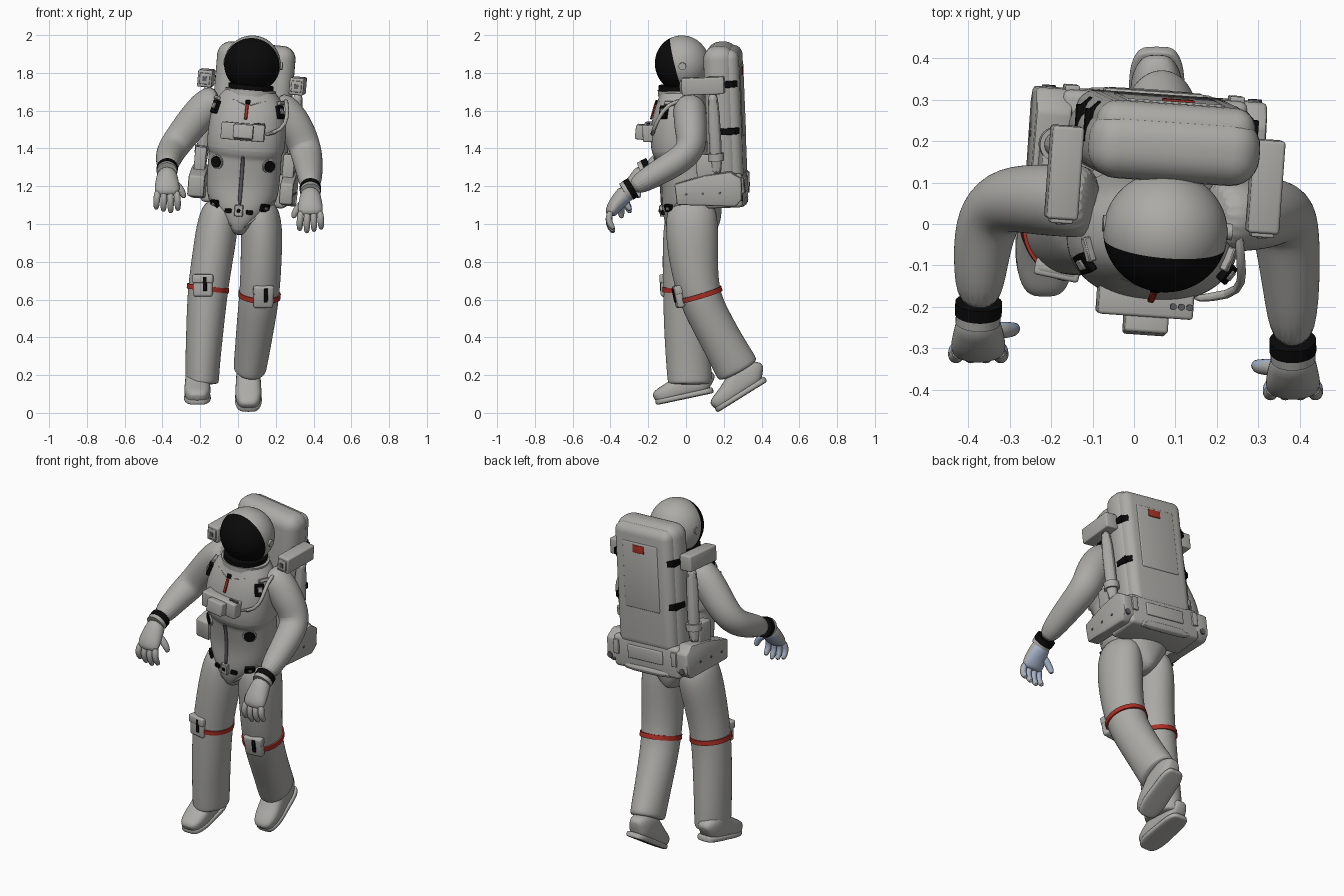
import bpy, bmesh, math
from mathutils import Vector, Matrix, Euler
from mathutils.bvhtree import BVHTree

if "Cube" in bpy.data.objects:
    bpy.data.objects.remove(bpy.data.objects["Cube"])

def material(name, rgb):
    m = bpy.data.materials.new(name)
    m.diffuse_color = (*rgb, 1)
    m.use_nodes = True
    m.node_tree.nodes["Principled BSDF"].inputs["Base Color"].default_value = m.diffuse_color
    return m

SUIT = material("suit grey", (0.41, 0.405, 0.385))
BLACK = material("black", (0.003, 0.003, 0.003))
RED = material("red", (0.42, 0.03, 0.02))
ZIP = material("dark grey", (0.11, 0.11, 0.12))
PALM = material("pale blue palm", (0.38, 0.45, 0.6))
I = Matrix.Identity(4)
# upper body frame: leaning, slightly turned
B = Matrix.Translation((0.02, 0, 1.15)) @ Matrix.Rotation(math.radians(-4), 4, 'Z') \
    @ Matrix.Rotation(math.radians(5), 4, 'Y') @ Matrix.Rotation(math.radians(2), 4, 'X')

def finish(name, bm, mats, M=I, sub=0):
    bmesh.ops.recalc_face_normals(bm, faces=bm.faces)
    me = bpy.data.meshes.new(name)
    bm.to_mesh(me)
    bm.free()
    ob = bpy.data.objects.new(name, me)
    bpy.context.collection.objects.link(ob)
    for m in mats:
        me.materials.append(m)
    ob.matrix_world = M
    if sub:
        s = ob.modifiers.new("smooth", 'SUBSURF')
        s.levels = s.render_levels = sub
    return ob

def tube(name, pts, mat, M=I, n=20, e=2.0, sub=1, palm=None):
    """Loft of (super)elliptic rings; each point is x, y, z, rx, ry."""
    bm = bmesh.new()
    P = [Vector(p[:3]) for p in pts]
    u, rings = None, []
    for i, p in enumerate(pts):
        t = (P[min(i + 1, len(P) - 1)] - P[max(i - 1, 0)]).normalized()
        if u is None:
            u = Vector((1, 0, 0)) if abs(t.x) < 0.9 else Vector((0, 1, 0))
        u = (u - t * t.dot(u)).normalized()
        v = t.cross(u)
        ring = []
        for k in range(n):
            c, s = math.cos(2 * math.pi * k / n), math.sin(2 * math.pi * k / n)
            c, s = (math.copysign(abs(w) ** (2 / e), w) for w in (c, s))
            ring.append(bm.verts.new(P[i] + u * c * p[3] + v * s * p[4]))
        rings.append(ring)
    for a, b in zip(rings, rings[1:]):
        for k in range(n):
            bm.faces.new((a[k], a[(k + 1) % n], b[(k + 1) % n], b[k]))
    bm.faces.new(rings[0])
    bm.faces.new(rings[-1])
    if palm:
        bmesh.ops.recalc_face_normals(bm, faces=bm.faces)
        for f in bm.faces:
            f.material_index = int(f.normal.dot(Vector(palm).normalized()) > 0.25)
    return finish(name, bm, [mat, PALM] if palm else [mat], M, sub)

def cable(name, pts, r, mat, M=I):
    return tube(name, [(*p, r, r) for p in pts], mat, M, n=8)

def band(name, c, axis, rx, ry, h, mat, M=I):
    c, a = Vector(c), Vector(axis).normalized() * h / 2
    return tube(name, [(*(c - a), rx, ry), (*(c + a), rx, ry)], mat, M, n=36, sub=0)

def box(name, c, s, mat=SUIT, M=I, bevel=0.008, rot=(0, 0, 0), seg=3):
    bm = bmesh.new()
    bmesh.ops.create_cube(bm, size=1, matrix=Matrix.Diagonal((*s, 1)))
    if bevel:
        bmesh.ops.bevel(bm, geom=bm.edges[:], offset=bevel, segments=seg, profile=0.5, affect='EDGES')
    R = Euler([math.radians(a) for a in rot]).to_matrix().to_4x4()
    return finish(name, bm, [mat], M @ Matrix.Translation(c) @ R)

def prism(name, poly, x0, x1, mat=SUIT, M=I):
    bm = bmesh.new()
    f = bm.faces.new([bm.verts.new((x0, y, z)) for y, z in poly])
    r = bmesh.ops.extrude_face_region(bm, geom=[f])
    bmesh.ops.translate(bm, vec=(x1 - x0, 0, 0), verts=[g for g in r['geom'] if isinstance(g, bmesh.types.BMVert)])
    bmesh.ops.recalc_face_normals(bm, faces=bm.faces)
    bmesh.ops.bevel(bm, geom=bm.edges[:], offset=0.01, segments=2, profile=0.5, affect='EDGES')
    return finish(name, bm, [mat], M)

# torso with hard chest shell and briefs
torso = tube("torso", [(0, .03, -.21, .02, .09), (0, .03, -.19, .05, .135), (0, .03, -.1, .14, .158),
    (0, .03, -.02, .188, .158), (0, .02, .08, .195, .145), (0, 0, .2, .195, .147), (0, -.005, .235, .192, .147),
    (0, -.01, .245, .208, .165), (0, -.015, .34, .208, .163), (0, -.01, .44, .2, .145), (0, 0, .51, .175, .125),
    (0, 0, .555, .135, .115), (0, 0, .58, .115, .105)], SUIT, B, n=32, e=2.3, sub=2)
bpy.context.view_layer.update()
bvh = BVHTree.FromObject(torso, bpy.context.evaluated_depsgraph_get())

def front(x, z, lift=0.0):
    loc, nor, _, _ = bvh.ray_cast(Vector((x, -1, z)), Vector((0, 1, 0)))
    return loc + nor * lift, nor

def on_front(name, x, z, s, mat, lift=0.0, disc=False):
    """Small plate or disc lying on the torso front."""
    loc, nor = front(x, z, lift)
    if disc:
        return band(name, loc, nor, s[0], s[0], s[2], mat, B)
    r = [math.degrees(a) for a in (-nor).to_track_quat('Y', 'Z').to_euler()]
    return box(name, loc, (s[0], s[2], s[1]), mat, B, bevel=0.003, rot=r, seg=1)

# chest details
box("chest_control_box", (-.01, -.172, .345), (.23, .075, .09), SUIT, B)
box("chest_display", (-.005, -.212, .345), (.105, .08, .075), SUIT, B, rot=(-8, 0, 0))
for k in range(3):
    band("control_knob", (.055 + .02 * k, -.18, .39), (0, 0, 1), .008, .008, .015, ZIP, B)
on_front("red_tab", -.002, .45, (.016, .085, .01), RED, .006)
on_front("tab_clip", 0, .5, (.025, .022, .012), BLACK, .005)
cable("zip", [front(0, z)[0] for z in (-.06, 0, .06, .12, .18, .22)], .011, ZIP, B)
for s in (-1, 1):
    on_front("harness_buckle_plate", s * .168, .46, (.05, .07, .02), BLACK, .006)
    on_front("harness_buckle", s * .168, .462, (.026, .03, .02), SUIT, .012)
    on_front("harness_strap", s * .165, .505, (.06, .02, .02), SUIT, .006)
    on_front("waist_ring", s * .138, .172, (.038, .038, .012), SUIT, 0, True)
    on_front("waist_port", s * .138, .172, (.031, .031, .018), BLACK, .003, True)
    cable("collar_seam", [front(s * x, z)[0] for x, z in ((.01, .485), (.05, .5), (.1, .515))], .003, SUIT, B)
    cable("belt_seam", [front(s * x, z)[0] for x, z in ((.18, 0), (.135, -.055), (.08, -.115), (.03, -.165))], .008, SUIT, B)
    on_front("belt_clip", s * .13, -.05, (.055, .04, .022), BLACK, .004)
    on_front("belt_clip_plate", s * .13, -.05, (.02, .016, .022), SUIT, .008)
    on_front("belt_link", s * .055, -.08, (.035, .022, .02), BLACK, .004)
on_front("belt_buckle", 0, -.075, (.045, .06, .025), SUIT, .004)
on_front("belt_buckle_pin", 0, -.075, (.018, .018, .02), BLACK, .012)
cable("air_hose", [(.185, .04, .53), (.2, -.06, .51), (.215, -.11, .44), (.195, -.145, .37), (.1, -.16, .335)], .012, SUIT, B)

# helmet with black visor
bm = bmesh.new()
bmesh.ops.create_uvsphere(bm, u_segments=48, v_segments=48, radius=1)
for f in bm.faces:
    f.material_index = int(f.calc_center_median().z > 0.22)
H = B @ Matrix.Translation((-.004, .009, .7)) @ Matrix.Rotation(math.radians(102), 4, 'X')
finish("helmet", bm, [SUIT, BLACK], H @ Matrix.Diagonal((.15, .151, .145, 1)))
band("neck_ring", (0, -.003, .575), (0, 0, 1), .12, .12, .03, BLACK, B)
band("collar", (0, -.002, .55), (0, 0, 1), .135, .125, .03, SUIT, B)
for s in (-1, 1):
    band("helmet_hinge", (s * .144, .02, .7), (1, 0, 0), .02, .02, .025, SUIT, B)

# backpack
box("backpack_shell", (0, .214, .43), (.415, .165, .74), SUIT, B, bevel=.07, seg=6)
box("backpack_cover", (0, .265, .43), (.385, .11, .7), SUIT, B, bevel=.05, seg=6)
box("backpack_panel", (0, .316, .5), (.24, .016, .38), SUIT, B, bevel=.007)
box("red_patch", (.008, .325, .655), (.075, .008, .042), RED, B, bevel=.002)
box("backpack_base", (0, .215, .035), (.45, .2, .18), SUIT, B, bevel=.02)
box("base_panel", (0, .317, .05), (.24, .014, .075), SUIT, B, bevel=.005)
cable("base_bumper", [(-.19, .298, -.04), (0, .303, -.04), (.19, .298, -.04)], .026, SUIT, B)
for s in (-1, 1):
    X = s * .28 - .008
    wing = [(-.04, .085), (.12, .125), (.26, .14), (.315, .1), (.315, -.01), (.28, -.045), (-.03, -.025)]
    prism("base_wing", wing, s * .2, X, SUIT, B)
    box("wing_bracket", (s * .235 - .008, .13, .17), (.06, .1, .13), SUIT, B)
    cable("thruster_post", [(s * .24, .185, .1), (s * .24, .185, .3), (s * .24, .18, .6)], .036, SUIT, B)
    band("post_collar", (s * .24, .185, .22), (0, 0, 1), .042, .042, .04, SUIT, B)
    box("thruster_arm", (s * .244 - .006, .132, .6), (.076, .225, .09), SUIT, B)
    box("nozzle_frame", (s * .244 - .006, .018, .6), (.055, .016, .06), SUIT, B, bevel=.004)
    box("nozzle", (s * .244 - .006, .01, .6), (.022, .008, .025), ZIP, B, bevel=0)
    for z in (.35, .6):
        box("cover_strap", (s * .2, .25, z), (.02, .08, .035), BLACK, B, bevel=.003)
        box("cover_strap_end", (s * .183, .292, z), (.035, .02, .035), BLACK, B, bevel=.003, rot=(0, 0, -s * 45))
    box("base_clip", (s * .2, .313, .06), (.035, .025, .08), SUIT, B, bevel=.004)
    band("base_bolt", (s * .25, .313, .0), (0, 1, 0), .017, .017, .012, ZIP, B)
    for k in range(3):
        band("wing_bolt", (X, .02 + .09 * k, .03), (1, 0, 0), .007, .007, .006, ZIP, B)

# arms
ARMS = {"left": [(.18, .02, 1.62, .09, .095), (.25, .02, 1.595, .088, .098), (.315, .025, 1.5, .087, .093),
                 (.355, .033, 1.405, .08, .085), (.368, -.02, 1.345, .077, .082), (.38, -.15, 1.27, .068, .07),
                 (.383, -.295, 1.185, .053, .053)],
        "right": [(-.09, .055, 1.65, .09, .095), (-.16, .055, 1.635, .088, .095), (-.24, .06, 1.54, .086, .09),
                  (-.318, .06, 1.44, .079, .082), (-.355, .01, 1.385, .075, .078), (-.37, -.08, 1.345, .067, .069),
                  (-.375, -.205, 1.29, .053, .053)]}
for side, pts in ARMS.items():
    s = 1 if side == "left" else -1
    tube(side + "_arm", pts, SUIT, n=20, sub=2)
    d = (Vector(pts[-1][:3]) - Vector(pts[-2][:3])).normalized()
    w = Vector(pts[-1][:3]) + d * .012
    band(side + "_wrist_band", w - d * .014, d, .0565, .0565, .032, BLACK)
    band(side + "_glove_cuff", w + d * .012, d, .054, .054, .025, SUIT)
    # glove
    pn = (-s * .3, .8, -.5)
    off = lambda x, y, z: tuple(w + Vector((x, y, z)))
    tube(side + "_glove", [(*off(0, 0, 0), .05, .05), (*off(0, -.035, -.04), .058, .047), (*off(0, -.07, -.08), .068, .042),
         (*off(0, -.092, -.118), .067, .034), (*off(0, -.095, -.135), .05, .022)], SUIT, n=16, palm=pn)
    for k in (-1.5, -.5, .5, 1.5):
        L = .11 - .012 * abs(k - s * -.3)
        x = k * .033
        tube(side + "_finger", [(*off(x, -.09, -.105), .019, .019), (*off(x * 1.1, -.108, -.11 - L * .45), .019, .019),
             (*off(x * 1.15, -.094, -.11 - L * .85), .018, .018), (*off(x * 1.15, -.075, -.11 - L * 1.1), .012, .012)],
             SUIT, n=10, palm=pn)
    tube(side + "_thumb", [(*off(-s * .03, -.04, -.06), .024, .024), (*off(-s * .068, -.04, -.095), .021, .021),
         (*off(-s * .086, -.038, -.125), .018, .018), (*off(-s * .09, -.034, -.15), .012, .012)], SUIT, n=10, palm=pn)

# legs
tube("left_leg", [(.11, .03, 1.13, .08, .115), (.125, .03, 1.02, .112, .143), (.125, .035, .85, .11, .135),
    (.115, .062, .63, .107, .113), (.097, .125, .5, .103, .11), (.08, .2, .36, .095, .11),
    (.064, .265, .245, .089, .118), (.061, .275, .225, .086, .115), (.06, .278, .22, .05, .07)], SUIT, n=24, sub=2)
tube("right_leg", [(-.085, .03, 1.13, .08, .115), (-.105, .025, 1.02, .112, .143), (-.13, 0, .85, .11, .127),
    (-.16, -.01, .66, .108, .113), (-.175, 0, .45, .1, .118), (-.188, .015, .25, .092, .12),
    (-.19, .02, .17, .09, .118), (-.19, .02, .155, .086, .114), (-.19, .02, .15, .05, .07)], SUIT, n=24, sub=2)
for side, c, ax, p, rx in (("left", (.114, .073, .625), (-.08, .3, -1), (.135, -.04, .615), 12),
                           ("right", (-.159, -.006, .66), (-.12, .03, -1), (-.185, -.107, .675), 0)):
    band(side + "_knee_stripe", c, ax, .112, .122, .026, RED)
    yaw = -12 if side == "right" else 8
    box(side + "_knee_pocket", p, (.105, .04, .12), SUIT, rot=(rx, 0, yaw), bevel=.014)
    box(side + "_pocket_flap", (p[0], p[1] - .004, p[2] + .035), (.11, .042, .045), SUIT, rot=(rx, 0, yaw))
    box(side + "_pocket_strap", (p[0] + .012, p[1] - .016, p[2] + .008), (.02, .026, .075), BLACK, rot=(rx, 0, yaw), bevel=.003)

# boots: local origin at the toe tip on the sole, heel towards +y
BOOT = [(0, .035, .055), (.025, .06, .08), (.09, .072, .1), (.15, .068, .13), (.2, .066, .16),
        (.26, .064, .15), (.3, .05, .12), (.315, .03, .09)]
for side, o, pitch in (("left", (.055, .165, .0), 32), ("right", (-.215, -.16, .04), 12)):
    M = Matrix.Translation(o) @ Matrix.Rotation(math.radians(pitch), 4, 'X')
    tube(side + "_boot", [(0, y, .004 + h / 2, w, h / 2) for y, w, h in BOOT], SUIT, M, n=20, e=2.8, sub=2)
    tube(side + "_sole", [(0, y, .016, w + .002, .016) for y, w, h in BOOT], SUIT, M, n=20, e=4, sub=2)

# smooth shading
bpy.ops.object.select_all(action='SELECT')
bpy.context.view_layer.objects.active = torso
bpy.ops.object.shade_smooth_by_angle(angle=math.radians(40))
